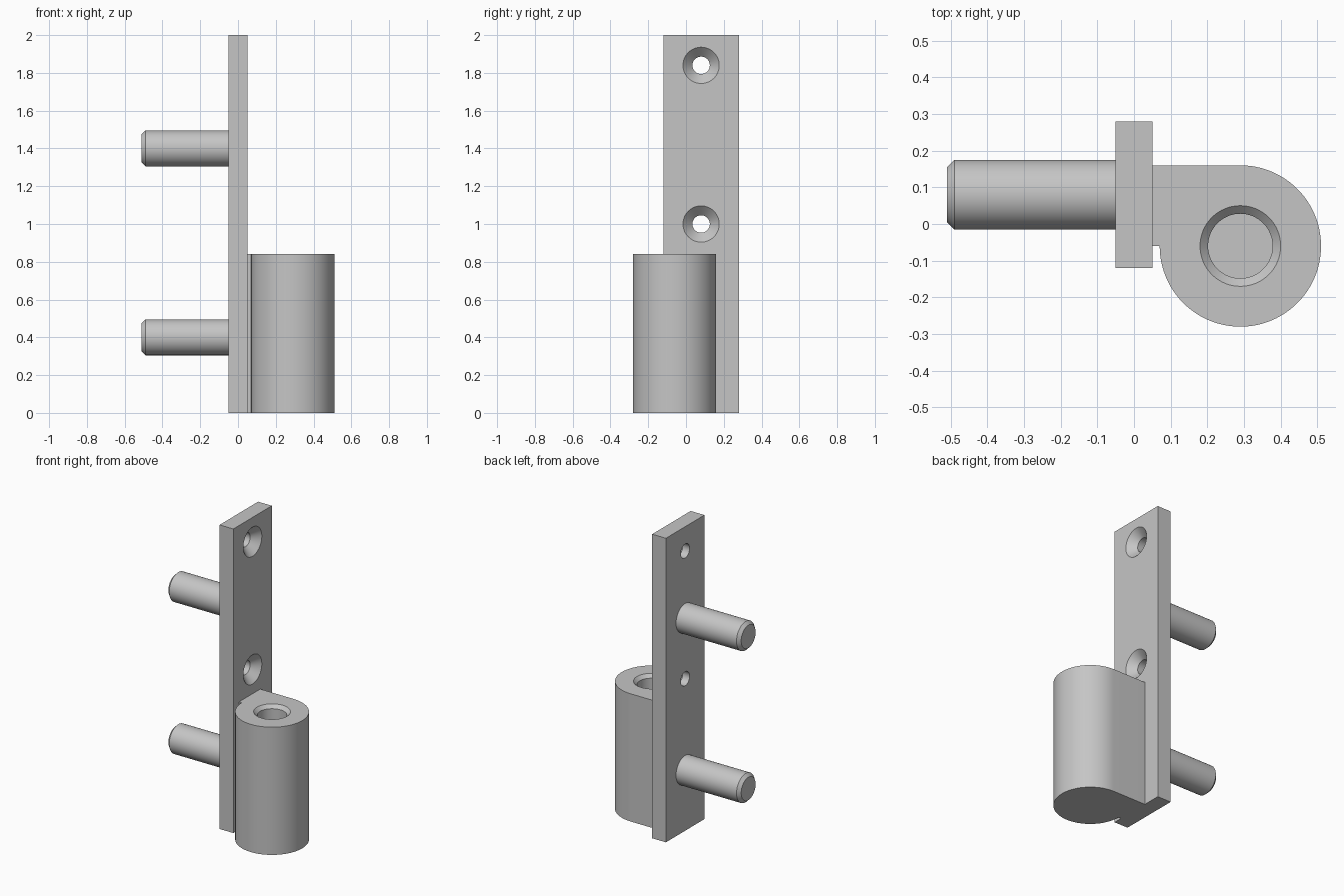
import bpy, bmesh, math
from mathutils import Matrix

cube = bpy.data.objects.get("Cube")
if cube:
    bpy.data.objects.remove(cube, do_unlink=True)

steel = bpy.data.materials.new("grey steel")
steel.use_nodes = True
GREY = (0.56, 0.56, 0.56, 1)
steel.diffuse_color = GREY
steel.node_tree.nodes["Principled BSDF"].inputs["Base Color"].default_value = GREY

ALONG_X = Matrix.Rotation(math.pi / 2, 4, 'Y')


def finish(name, bm, matrix=Matrix()):
    """Turn a bmesh into a named object."""
    bmesh.ops.transform(bm, matrix=matrix, verts=bm.verts)
    bmesh.ops.recalc_face_normals(bm, faces=bm.faces)
    mesh = bpy.data.meshes.new(name)
    bm.to_mesh(mesh)
    bm.free()
    mesh.materials.append(steel)
    obj = bpy.data.objects.new(name, mesh)
    bpy.context.collection.objects.link(obj)
    return obj


def prism(name, outline, height):
    """Extrude a plan outline upwards from the ground."""
    bm = bmesh.new()
    base = bm.faces.new([bm.verts.new((x, y, 0)) for x, y in outline])
    top = bmesh.ops.extrude_face_region(bm, geom=[base], use_keep_orig=True)
    verts = [v for v in top["geom"] if isinstance(v, bmesh.types.BMVert)]
    bmesh.ops.translate(bm, verts=verts, vec=(0, 0, height))
    return finish(name, bm)


def turned(name, profile, matrix, sides=64):
    """Closed solid of revolution from (distance, radius) pairs."""
    bm = bmesh.new()
    rings = []
    for d, r in profile:
        rings.append([bm.verts.new((r * math.cos(a), r * math.sin(a), d))
                      for a in (2 * math.pi * i / sides for i in range(sides))])
    for low, high in zip(rings, rings[1:]):
        for i in range(sides):
            j = (i + 1) % sides
            bm.faces.new((low[i], low[j], high[j], high[i]))
    bm.faces.new(rings[0])
    bm.faces.new(rings[-1])
    return finish(name, bm, matrix)


def cut(obj, cutter):
    """Subtract the cutter and keep the result as plain mesh."""
    mod = obj.modifiers.new("cut", 'BOOLEAN')
    mod.operation, mod.solver, mod.object = 'DIFFERENCE', 'EXACT', cutter
    depsgraph = bpy.context.evaluated_depsgraph_get()
    result = bpy.data.meshes.new_from_object(obj.evaluated_get(depsgraph))
    obj.modifiers.clear()
    obj.data = result
    bpy.data.objects.remove(cutter, do_unlink=True)


# Mounting plate with two countersunk screw holes
plate = prism("mounting_plate",
              [(-0.05, -0.12), (0.05, -0.12), (0.05, 0.28), (-0.05, 0.28)], 2)
for z in (1.0, 1.84):
    cut(plate, turned("screw_cutter",
                      [(-0.07, 0.046), (0.0, 0.046), (0.06, 0.106)],
                      Matrix.Translation((0, 0.08, z)) @ ALONG_X))

# Knuckle: a barrel joined tangentially to the plate
CX, CY, R = 0.29, -0.06, 0.22
STEPS = 72
arc = [(CX + R * math.cos(a), CY + R * math.sin(a))
       for a in (math.pi / 2 - 1.5 * math.pi * i / STEPS for i in range(STEPS + 1))]
knuckle = prism("knuckle", [(0.05, CY), (0.05, CY + R)] + arc, 0.84)

# Blind bore with a chamfered mouth
cut(knuckle, turned("bore_cutter",
                    [(0.24, 0.088), (0.818, 0.088), (0.86, 0.13)],
                    Matrix.Translation((CX, CY, 0))))

# Chamfered locating pins
pins = [turned(f"{label}_pin",
               [(-0.51, 0.075), (-0.49, 0.095), (-0.05, 0.095)],
               Matrix.Translation((0, 0.08, z)) @ ALONG_X)
        for label, z in (("lower", 0.4), ("upper", 1.4))]

# Smooth curved walls, keep machined edges sharp
bpy.ops.object.select_all(action='DESELECT')
for obj in [plate, knuckle] + pins:
    obj.select_set(True)
bpy.context.view_layer.objects.active = plate
bpy.ops.object.shade_smooth_by_angle(angle=math.radians(25))
